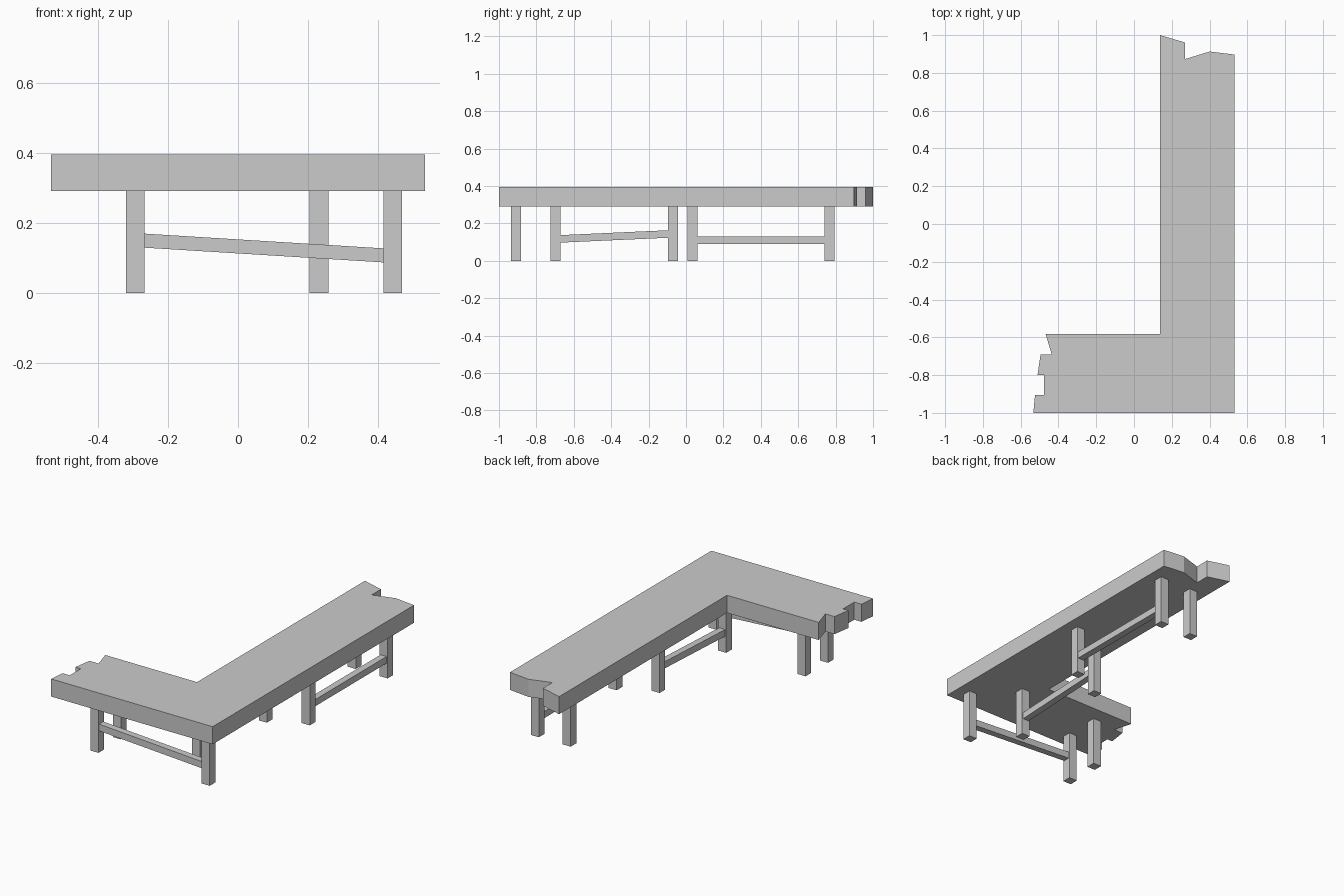
import bpy
import bmesh
from mathutils import Vector

if "Cube" in bpy.data.objects:
    bpy.data.objects.remove(bpy.data.objects["Cube"])

TOP_Z, UNDER_Z = 0.395, 0.29
LEG, RAIL = 0.053, 0.04


def finish(name, bm):
    bmesh.ops.recalc_face_normals(bm, faces=bm.faces)
    mesh = bpy.data.meshes.new(name)
    bm.to_mesh(mesh)
    bm.free()
    obj = bpy.data.objects.new(name, mesh)
    bpy.context.collection.objects.link(obj)
    return obj


def extrude_profile(name, points, offset):
    bm = bmesh.new()
    face = bm.faces.new([bm.verts.new(p) for p in points])
    new = bmesh.ops.extrude_face_region(bm, geom=[face])["geom"]
    verts = [v for v in new if isinstance(v, bmesh.types.BMVert)]
    bmesh.ops.translate(bm, verts=verts, vec=offset)
    return finish(name, bm)


def leg(name, x, y):
    h = LEG / 2
    base = [(x - h, y - h, 0), (x + h, y - h, 0), (x + h, y + h, 0), (x - h, y + h, 0)]
    extrude_profile(name, base, (0, 0, UNDER_Z))


def rail(name, start, end):
    # Square bar with vertical ends, so it meets the leg faces even when sloped
    a, b = Vector(start), Vector(end)
    side = Vector((b.y - a.y, a.x - b.x, 0)).normalized() * RAIL / 2
    up = Vector((0, 0, RAIL / 2))
    ends = [a - side - up, a + side - up, a + side + up, a - side + up]
    extrude_profile(name, ends, b - a)


# L-shaped top with broken ends
outline = [(-0.533, -1), (0.533, -1), (0.533, 0.897), (0.40, 0.913), (0.27, 0.873),
           (0.27, 0.961), (0.137, 1), (0.137, -0.582), (-0.468, -0.582),
           (-0.435, -0.692), (-0.495, -0.692), (-0.511, -0.80), (-0.476, -0.80),
           (-0.476, -0.905), (-0.524, -0.905)]
extrude_profile("bench_top", [(x, y, UNDER_Z) for x, y in outline],
                (0, 0, TOP_Z - UNDER_Z))

# Legs
LEFT, INNER, OUTER = -0.293, 0.231, 0.441
legs = {
    "front_left_leg": (LEFT, -0.908), "inner_left_leg": (LEFT, -0.697),
    "front_corner_leg": (OUTER, -0.908), "inner_corner_leg": (INNER, -0.697),
    "inner_middle_leg": (INNER, -0.07), "outer_middle_leg": (OUTER, 0.035),
    "inner_back_leg": (INNER, 0.768), "outer_back_leg": (OUTER, 0.768),
}
for name, (x, y) in legs.items():
    leg(name, x, y)

# Rails, two of them slipped out of level
h = LEG / 2
rail("front_rail", (LEFT + h, -0.908, 0.149), (OUTER - h, -0.908, 0.107))
rail("inner_rail", (INNER, -0.697 + h, 0.117), (INNER, -0.07 - h, 0.143))
rail("outer_rail", (OUTER, 0.035 + h, 0.109), (OUTER, 0.768 - h, 0.109))
